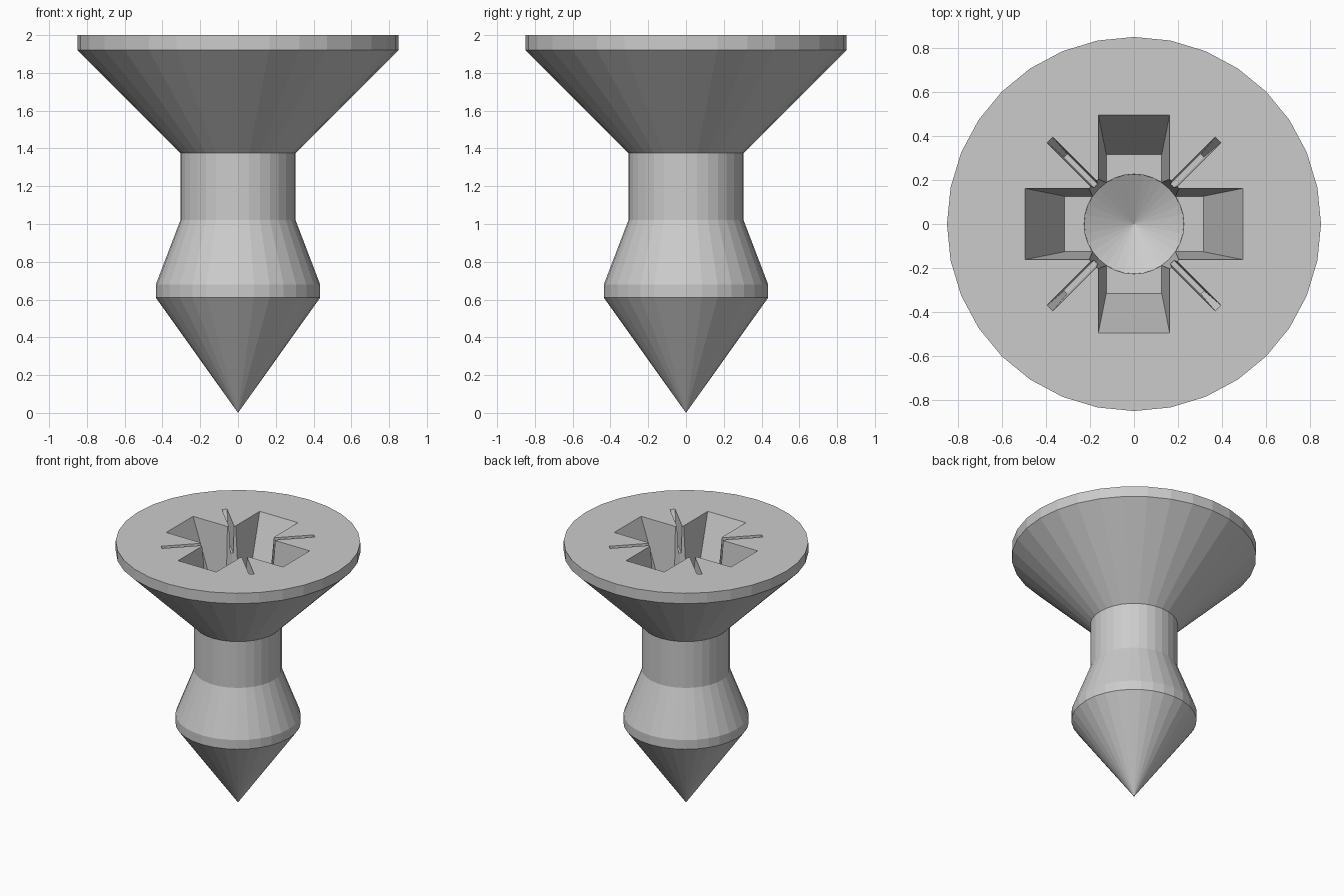
import bpy, bmesh, math
from mathutils import Matrix

if "Cube" in bpy.data.objects:
    bpy.data.objects.remove(bpy.data.objects["Cube"])

TOP = 2.0
OVER = 0.05  # cutters stick out above the head


def finish(bm, name):
    bmesh.ops.recalc_face_normals(bm, faces=bm.faces)
    mesh = bpy.data.meshes.new(name)
    bm.to_mesh(mesh)
    bm.free()
    obj = bpy.data.objects.new(name, mesh)
    bpy.context.collection.objects.link(obj)
    return obj


def lathe(name, profile, sides=32):
    """Revolve (radius, z) points; zero radius makes a pole."""
    bm = bmesh.new()
    rings = []
    for r, z in profile:
        n = sides if r > 0 else 1
        rings.append([bm.verts.new((r * math.cos(math.tau * i / sides),
                                    r * math.sin(math.tau * i / sides), z)) for i in range(n)])
    for a, b in zip(rings, rings[1:]):
        for i in range(sides):
            j = (i + 1) % sides
            quad = [a[i % len(a)], a[j % len(a)], b[j % len(b)], b[i % len(b)]]
            bm.faces.new(list(dict.fromkeys(quad)))
    for ring in (rings[0], rings[-1]):
        if len(ring) > 1:
            bm.faces.new(ring)
    return finish(bm, name)


def cross_cutter(name, top, bottom, depth, turn=0):
    """Tapered plus-shaped pocket; top and bottom are (half width, reach)."""
    bm = bmesh.new()
    k = 1 + OVER / depth
    loops = []
    for t, z in ((0, TOP - depth), (k, TOP + OVER)):
        w, r = (b + (a - b) * t for a, b in zip(top, bottom))
        loop = []
        for q in range(4):
            rot = Matrix.Rotation(q * math.pi / 2 + turn, 3, 'Z')
            for x, y in ((r, -w), (r, w), (w, w)):
                v = bm.verts.new((x, y, z))
                v.co = rot @ v.co
                loop.append(v)
        loops.append(loop)
    low, high = loops
    for i in range(12):
        j = (i + 1) % 12
        bm.faces.new((low[i], low[j], high[j], high[i]))
    bm.faces.new(low)
    bm.faces.new(high)
    return finish(bm, name)


# Screw body: point, collar, shank and countersunk head
screw = lathe("screw_body", [(0, 0), (0.435, 0.61), (0.435, 0.68), (0.305, 1.02),
                             (0.305, 1.375), (0.85, 1.92), (0.85, TOP)])

# Driver recess: main cross, diagonal slits, drilled core
cutters = [
    cross_cutter("cross_recess_cutter", (0.162, 0.495), (0.126, 0.315), 0.45),
    cross_cutter("slit_cutter", (0.018, 0.54), (0.010, 0.44), 0.2, math.pi / 4),
    lathe("core_cutter", [(0, 1.42), (0.226, 1.54), (0.265, TOP + OVER)]),
]
for cutter in cutters:
    mod = screw.modifiers.new(cutter.name, 'BOOLEAN')
    mod.operation = 'DIFFERENCE'
    mod.solver = 'EXACT'
    mod.object = cutter
    cutter.hide_render = True

# Bake the cuts and remove the cutters
bpy.context.view_layer.objects.active = screw
screw.select_set(True)
for cutter in cutters:
    bpy.ops.object.modifier_apply(modifier=cutter.name)
    bpy.data.objects.remove(cutter)
